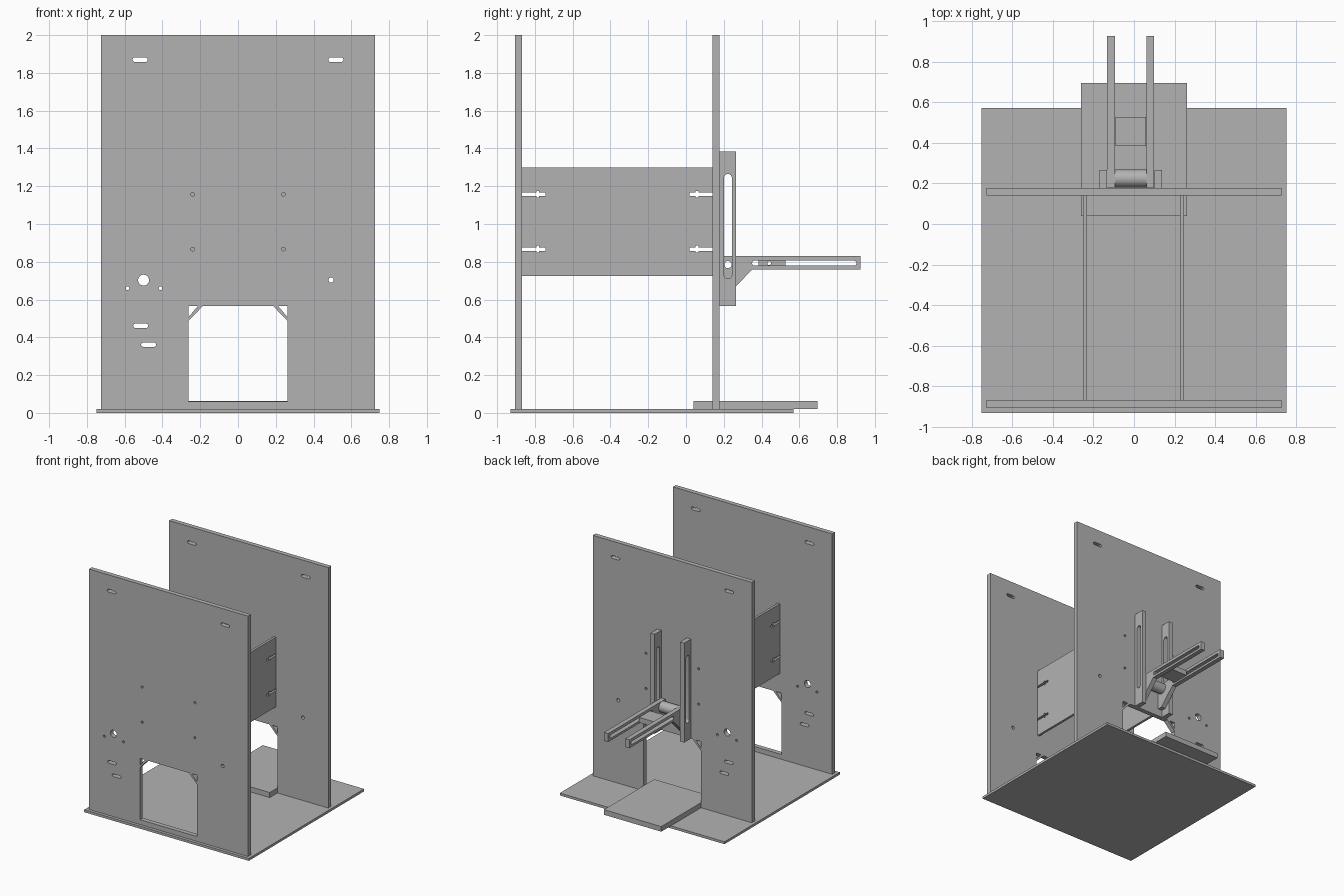
import bpy, bmesh
from math import sin, cos, pi, radians
from mathutils import Matrix

cube = bpy.data.objects.get("Cube")
if cube:
    bpy.data.objects.remove(cube)

grey = bpy.data.materials.new("grey")
grey.use_nodes = True
colour = (0.45, 0.45, 0.45, 1)
grey.diffuse_color = colour
grey.node_tree.nodes["Principled BSDF"].inputs["Base Color"].default_value = colour

# Profile planes: local x, y become the named axes, local z is the thickness
PLANES = {
    "XY": Matrix.Identity(4),
    "XZ": Matrix(((1, 0, 0, 0), (0, 0, -1, 0), (0, 1, 0, 0), (0, 0, 0, 1))),
    "YZ": Matrix(((0, 0, 1, 0), (1, 0, 0, 0), (0, 1, 0, 0), (0, 0, 0, 1))),
}


def rect(a0, a1, b0, b1):
    return [(a0, b0), (a1, b0), (a1, b1), (a0, b1)]


def circle(a, b, r, n=32):
    return [(a + r * cos(2 * pi * i / n), b + r * sin(2 * pi * i / n)) for i in range(n)]


def slot(a0, a1, b0, b1, n=8):
    """Round-ended slot along the longer side."""
    r = min(a1 - a0, b1 - b0) / 2
    upright = b1 - b0 > a1 - a0
    start = 0 if upright else -pi / 2
    ends = ((a1 - r, b1 - r), (a0 + r, b0 + r))
    return [(c[0] + r * cos(start + k * pi + pi * i / n),
             c[1] + r * sin(start + k * pi + pi * i / n))
            for k, c in enumerate(ends) for i in range(n + 1)]


def plate(name, plane, low, high, outline, holes=()):
    """Extruded outline with holes, spanning low..high across its plane."""
    curve = bpy.data.curves.new(name, "CURVE")
    curve.dimensions = "2D"
    curve.fill_mode = "BOTH"
    curve.extrude = (high - low) / 2
    for loop in (outline, *holes):
        spline = curve.splines.new("POLY")
        spline.points.add(len(loop) - 1)
        for point, (a, b) in zip(spline.points, loop):
            point.co = (a, b, 0, 1)
        spline.use_cyclic_u = True
    temp = bpy.data.objects.new(name + "_curve", curve)
    bpy.context.collection.objects.link(temp)
    bpy.context.view_layer.update()
    graph = bpy.context.evaluated_depsgraph_get()
    mesh = bpy.data.meshes.new_from_object(temp.evaluated_get(graph))
    bpy.data.objects.remove(temp)
    bpy.data.curves.remove(curve)

    middle = (low + high) / 2
    if plane == "XZ":
        middle = -middle
    bm = bmesh.new()
    bm.from_mesh(mesh)
    bmesh.ops.remove_doubles(bm, verts=bm.verts, dist=0.0001)
    bm.transform(PLANES[plane] @ Matrix.Translation((0, 0, middle)))
    bmesh.ops.recalc_face_normals(bm, faces=bm.faces)
    for face in bm.faces:
        face.smooth = True
    bm.to_mesh(mesh)
    bm.free()
    mesh.set_sharp_from_angle(angle=radians(30))
    mesh.name = name
    mesh.materials.clear()
    mesh.materials.append(grey)
    obj = bpy.data.objects.new(name, mesh)
    bpy.context.collection.objects.link(obj)
    return obj


# Base and the low platform sticking out of the back
plate("base", "XY", 0, 0.02, rect(-0.75, 0.75, -0.93, 0.57))
plate("platform", "XY", 0.02, 0.062, rect(-0.261, 0.261, 0.04, 0.695))

# Tall wall panels: doorway with braced corners, bolt holes and slots
doorway = [(-0.261, 0.06), (0.261, 0.06), (0.261, 0.488), (0.187, 0.565),
           (-0.187, 0.565), (-0.261, 0.488)]
holes = [doorway, circle(-0.5, 0.703, 0.029), circle(0.493, 0.703, 0.014, 16),
         circle(-0.585, 0.66, 0.01, 8), circle(-0.41, 0.66, 0.01, 8),
         slot(-0.555, -0.475, 0.45, 0.472), slot(-0.513, -0.433, 0.35, 0.372)]
for side in (-1, 1):
    holes.append([(side * 0.261, 0.565), (side * 0.213, 0.565), (side * 0.261, 0.508)])
    holes.append(slot(side * 0.518 - 0.04, side * 0.518 + 0.04, 1.858, 1.882))
    holes += [circle(side * 0.24, z, 0.01, 8) for z in (0.867, 1.157)]
for name, y in (("front_panel", -0.905), ("back_panel", 0.14)):
    plate(name, "XZ", y, y + 0.038, rect(-0.725, 0.725, 0.02, 2), holes)


# Cross panels joining the walls, with bolt-and-nut notches in both ends
def notched_edge(edge, direction):
    points = []
    for z in (0.867, 1.157):
        steps = [(0, 0.009), (0.075, 0.009), (0.075, 0.018), (0.09, 0.018),
                 (0.09, 0.009), (0.122, 0.009)]
        points += [(edge + direction * d, z - h) for d, h in steps]
        points += [(edge + direction * d, z + h) for d, h in reversed(steps)]
    return points


y0, y1 = -0.867, 0.14
cross_outline = ([(y0, 0.725), (y1, 0.725)] + notched_edge(y1, -1)
                 + [(y1, 1.3), (y0, 1.3)] + notched_edge(y0, 1)[::-1])
for name, x in (("left_cross_panel", 0.237), ("right_cross_panel", -0.241)):
    plate(name, "YZ", x - 0.01, x + 0.01, cross_outline)

# Slotted upright rails, and the slotted arms held between them
arm_outline = [(0.18, 0.83), (0.925, 0.83), (0.925, 0.76), (0.352, 0.76),
               (0.22, 0.625), (0.18, 0.625)]
for side, rail_x, arm_x in (("left", 0.1, 0.061), ("right", -0.17, -0.132)):
    plate(side + "_rail", "YZ", rail_x, rail_x + 0.038,
          rect(0.178, 0.265, 0.565, 1.385), [slot(0.201, 0.243, 0.71, 1.265)])
    plate(side + "_arm", "YZ", arm_x, arm_x + 0.038, arm_outline,
          [slot(0.35, 0.902, 0.779, 0.806), circle(0.222, 0.785, 0.019)])

# Hollow roller and sliding block between the arms
plate("roller", "YZ", -0.094, 0.061, circle(0.224, 0.785, 0.044, 40),
      [circle(0.222, 0.785, 0.019)])
plate("sliding_block", "YZ", -0.09, 0.058, rect(0.385, 0.527, 0.77, 0.812),
      [circle(0.44, 0.793, 0.01, 12)])
